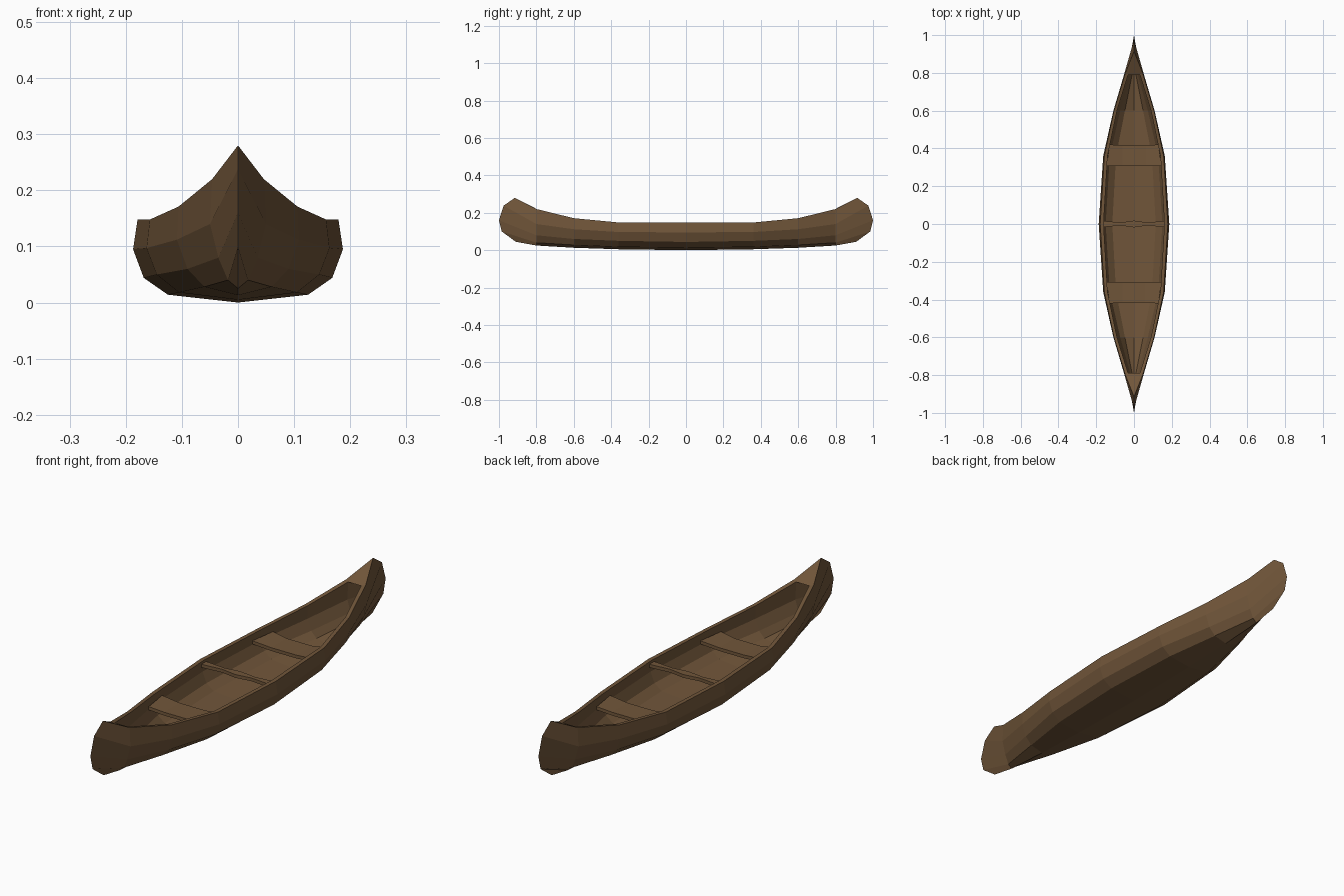
import bpy, bmesh

if "Cube" in bpy.data.objects:
    bpy.data.objects.remove(bpy.data.objects["Cube"])

wood = bpy.data.materials.new("brown wood")
wood.diffuse_color = (0.165, 0.093, 0.042, 1)
wood.use_nodes = True
wood.node_tree.nodes["Principled BSDF"].inputs["Base Color"].default_value = wood.diffuse_color


def finish(name, bm):
    bmesh.ops.remove_doubles(bm, verts=bm.verts, dist=0.0004)
    bmesh.ops.recalc_face_normals(bm, faces=bm.faces)
    mesh = bpy.data.meshes.new(name)
    bm.to_mesh(mesh)
    bm.free()
    mesh.materials.append(wood)
    ob = bpy.data.objects.new(name, mesh)
    bpy.context.collection.objects.link(ob)
    return ob


def face(bm, points):
    clean = []
    for p in points:
        if p not in clean:
            clean.append(p)
    if len(clean) > 2:
        bm.faces.new([bm.verts.new(p) for p in clean])


# half sections of the outer skin, keel to gunwale: y, [(x, z), ...]
outer = [
    (0.00, [(0, 0.000), (.125, .014), (.168, .044), (.187, .095), (.179, .148)]),
    (0.36, [(0, 0.005), (.105, .018), (.145, .050), (.163, .097), (.157, .148)]),
    (0.60, [(0, 0.013), (.060, .028), (.090, .060), (.109, .112), (.106, .171)]),
    (0.80, [(0, 0.025), (.018, .040), (.035, .080), (.050, .140), (.046, .220)]),
]
# half sections of the inner skin
inner = [
    (0.00, [(0, 0.018), (.115, .028), (.150, .052), (.168, .097), (.161, .148)]),
    (0.36, [(0, 0.022), (.095, .032), (.128, .058), (.145, .100), (.140, .148)]),
    (0.60, [(0, 0.030), (.048, .042), (.073, .068), (.092, .114), (.090, .171)]),
    (0.79, [(0, 0.046), (.010, .056), (.020, .088), (.034, .140), (.031, .216)]),
]
stem = [(0, .910, .045), (0, .985, .100), (0, 1.0, .160), (0, .975, .238), (0, .915, .280)]
cavity_end = [(0, .87, z) for z in (.060, .075, .10, .145, .215)]


def rows(sections, end):
    return [[(x, y, z) for x, z in pts] for y, pts in sections] + [end]


# hull quarter, repeated four times by sign flips
bm = bmesh.new()
out, inn = rows(outer, stem), rows(inner, cavity_end)
for sx in (1, -1):
    for sy in (1, -1):
        def f(p):
            return (sx * p[0], sy * p[1], p[2])
        for skin in (out, inn):
            for a, b in zip(skin, skin[1:]):
                for i in range(4):
                    face(bm, [f(a[i]), f(a[i + 1]), f(b[i + 1]), f(b[i])])
        # gunwale rim
        for i in range(3):
            face(bm, [f(out[i][4]), f(out[i + 1][4]), f(inn[i + 1][4]), f(inn[i][4])])
        # end deck half
        face(bm, [f(out[3][4]), f(stem[4]), f(inn[3][4])])
        face(bm, [f(inn[3][4]), f(stem[4]), (0, sy * .79, .216)])
finish("hull", bm)


# crosswise board from stations: x, y_low, y_high, z_top
def board(name, stations, thick):
    bm = bmesh.new()
    loops = [[(x, a, z), (x, b, z), (x, b, z - thick), (x, a, z - thick)]
             for x, a, b, z in stations]
    for p, q in zip(loops, loops[1:]):
        for i in range(4):
            j = (i + 1) % 4
            face(bm, [p[i], p[j], q[j], q[i]])
    face(bm, loops[0])
    face(bm, loops[-1])
    return finish(name, bm)


# two seats, tapered with the hull and slightly dished
for name, s in (("front_seat", -1), ("back_seat", 1)):
    ob = board(name, [(x, .310 - d, .415 + d * 1.5, z) for x, d, z in (
        (-.14, .004, .118), (-.06, 0, .110), (.06, 0, .110), (.14, .004, .118))], .014)
    for v in ob.data.vertices:
        if v.co.y > .36 and abs(v.co.x) > .1:
            v.co.x *= .92
        elif abs(v.co.x) > .1:
            v.co.x *= 1.04
        v.co.y *= s
    if s < 0:
        ob.data.flip_normals()

# centre thwart with a wavy outline
board("thwart", [(x, -w, w, .136) for x, w in (
    (-.162, .016), (-.07, .008), (0, .018), (.07, .008), (.162, .016))], .014)
